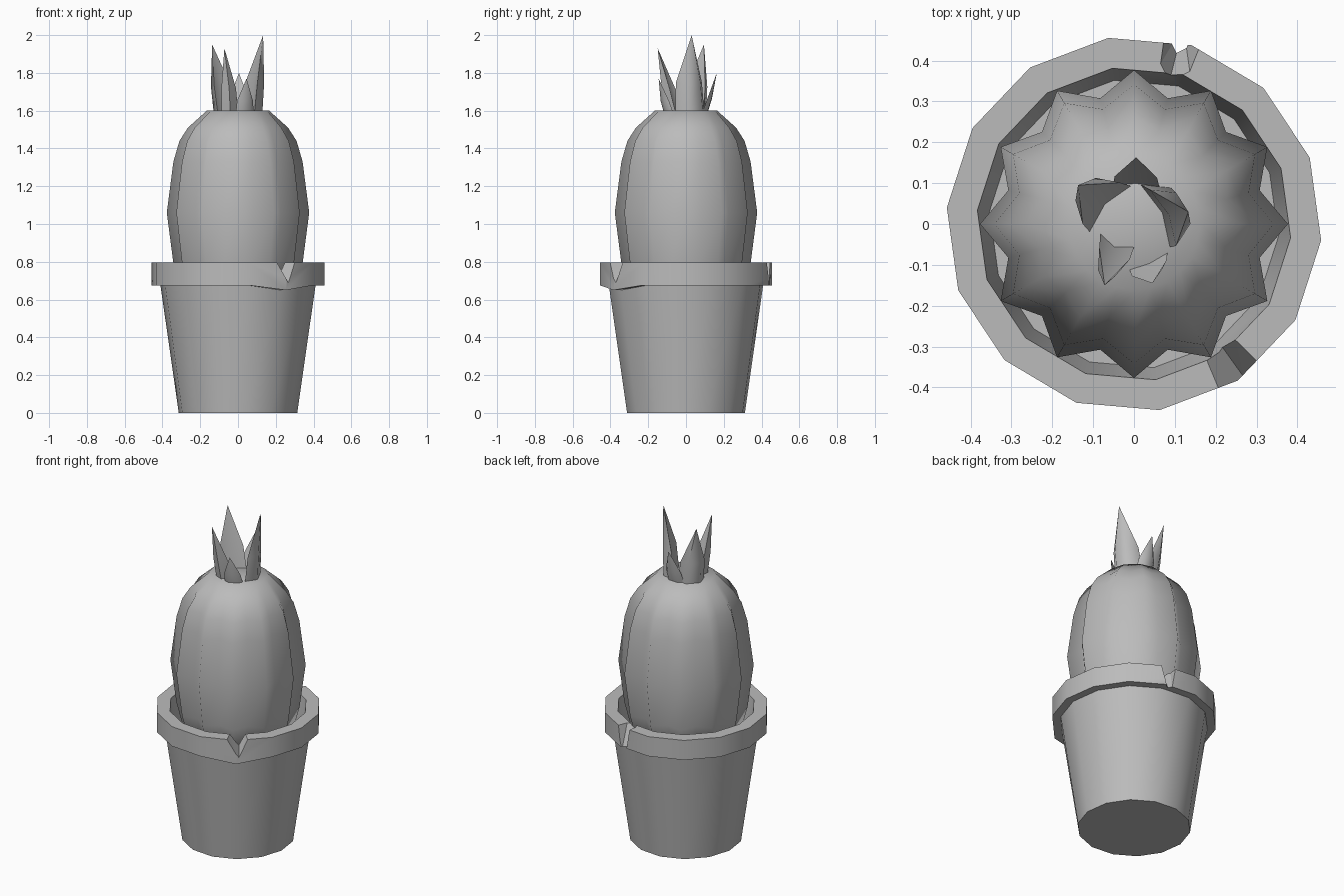
import bpy, bmesh, math
from mathutils import Vector

cube = bpy.data.objects.get("Cube")
if cube:
    bpy.data.objects.remove(cube)

grey = bpy.data.materials.new("plain grey")
grey.use_nodes = True
grey.diffuse_color = (0.5, 0.5, 0.5, 1)
grey.node_tree.nodes["Principled BSDF"].inputs["Base Color"].default_value = (0.5, 0.5, 0.5, 1)


def finish(name, bm, angle=None):
    """Turn a bmesh into an object; angle limits the smoothing."""
    bmesh.ops.recalc_face_normals(bm, faces=bm.faces)
    mesh = bpy.data.meshes.new(name)
    bm.to_mesh(mesh)
    bm.free()
    mesh.materials.append(grey)
    obj = bpy.data.objects.new(name, mesh)
    bpy.context.collection.objects.link(obj)
    if angle is not None:
        smooth(obj, angle)
    return obj


def smooth(obj, angle):
    bpy.ops.object.select_all(action='DESELECT')
    obj.select_set(True)
    bpy.context.view_layer.objects.active = obj
    bpy.ops.object.shade_smooth_by_angle(angle=math.radians(angle))


def bridge(bm, a, b):
    n = len(a)
    for i in range(n):
        bm.faces.new((a[i], a[(i + 1) % n], b[(i + 1) % n], b[i]))


def polar(r, degrees, z):
    a = math.radians(degrees)
    return Vector((r * math.cos(a), r * math.sin(a), z))


# Pot: a closed fourteen-sided lathe with an overhanging rim
SIDES, TURN = 14, 175
profile = [(0.315, 0), (0.412, 0.675), (0.46, 0.675), (0.46, 0.795),
           (0.385, 0.795), (0.355, 0.6)]
bm = bmesh.new()
rings = [[bm.verts.new(polar(r, TURN + 360 * i / SIDES, z)) for i in range(SIDES)]
         for r, z in profile]
for lower, upper in zip(rings, rings[1:]):
    bridge(bm, lower, upper)
bm.faces.new(rings[0])
bm.faces.new(rings[-1])
# the rim sags beside the front chip
rings[2][5].co.z = 0.65
rings[1][5].co.z = 0.65
pot = finish("pot", bm)


def chip(name, angle, width, inner, depth_in, depth_out):
    """Cut a V-shaped chip into the rim."""
    bm = bmesh.new()
    for r, bottom in ((inner, depth_in), (0.5, depth_out)):
        for side in (-1, 1):
            bm.verts.new(polar(r, angle + side * width, 0.85))
        bm.verts.new(polar(r, angle + width * 0.15, bottom))
    bmesh.ops.convex_hull(bm, input=bm.verts)
    cutter = finish(name, bm)
    cutter.hide_render = True
    mod = pot.modifiers.new(name, 'BOOLEAN')
    mod.operation = 'DIFFERENCE'
    mod.solver = 'EXACT'
    mod.object = cutter
    bpy.context.view_layer.objects.active = pot
    bpy.ops.object.modifier_apply(modifier=name)
    bpy.data.objects.remove(cutter)


chip("front_chip", -56, 11, 0.34, 0.74, 0.67)
chip("back_chip", 75, 7, 0.375, 0.77, 0.56)
smooth(pot, 30)

# Ribbed cactus body: star-shaped rings that round off to the top
RIBS = 12
bm = bmesh.new()
body = [(0.59, 0.29, 0.85), (0.8, 0.343, 0.85), (1.06, 0.377, 0.845), (1.33, 0.342, 0.85),
        (1.44, 0.31, 0.86), (1.51, 0.265, 0.89), (1.6, 0.165, 0.97)]
rings = []
for z, r, valley in body:
    rings.append([bm.verts.new(polar(r * (valley if i % 2 else 1), i * 180 / RIBS, z))
                  for i in range(RIBS * 2)])
for lower, upper in zip(rings, rings[1:]):
    bridge(bm, lower, upper)
for ring in (rings[0], rings[-1]):
    bm.faces.new(ring)
finish("cactus_body", bm, 180)


def leaf(name, angle, centre, half_width, outer, tip):
    """A pointed leaf, hollow on its inner side and rounded outside."""
    out, side = polar(1, angle, 0), polar(1, angle + 90, 0)
    tip = Vector(tip)
    height = tip.z - 1.6
    base = Vector((centre[0], centre[1], 1.58))
    depth = outer - base.xy.dot(out.xy)
    bm = bmesh.new()
    rings = []
    for t, wide, lean in ((0, 0.9, 0), (0.42, 0.8, 0.5)):
        mid = base.lerp(tip - out * depth * 0.6, lean)
        mid.z = base.z + t * height
        w = half_width * wide
        shape = ((-1, 0), (-0.55, 0.85), (0.55, 0.85), (1, 0), (0, 0.25))
        rings.append([bm.verts.new(mid + side * (s * w) + out * (d * depth * (1 - lean * 0.3)))
                      for s, d in shape])
    bridge(bm, *rings)
    bm.faces.new(rings[0])
    point = bm.verts.new(tip)
    top = rings[1]
    for i in range(5):
        bm.faces.new((top[i], top[(i + 1) % 5], point))
    finish(name, bm, 60)


# Crown of five leaves
leaf("right_tall_leaf", 25, (0.05, 0.02), 0.095, 0.13, (0.133, 0.03, 2.0))
leaf("left_tall_leaf", 138, (-0.055, 0.035), 0.085, 0.135, (-0.137, 0.095, 1.95))
leaf("front_tall_leaf", 248, (-0.04, -0.035), 0.05, 0.12, (-0.072, -0.15, 1.93))
leaf("back_short_leaf", 88, (0.005, 0.085), 0.065, 0.115, (0.005, 0.163, 1.8))
leaf("front_short_leaf", -66, (0.035, -0.085), 0.058, 0.115, (0.045, -0.145, 1.77))
